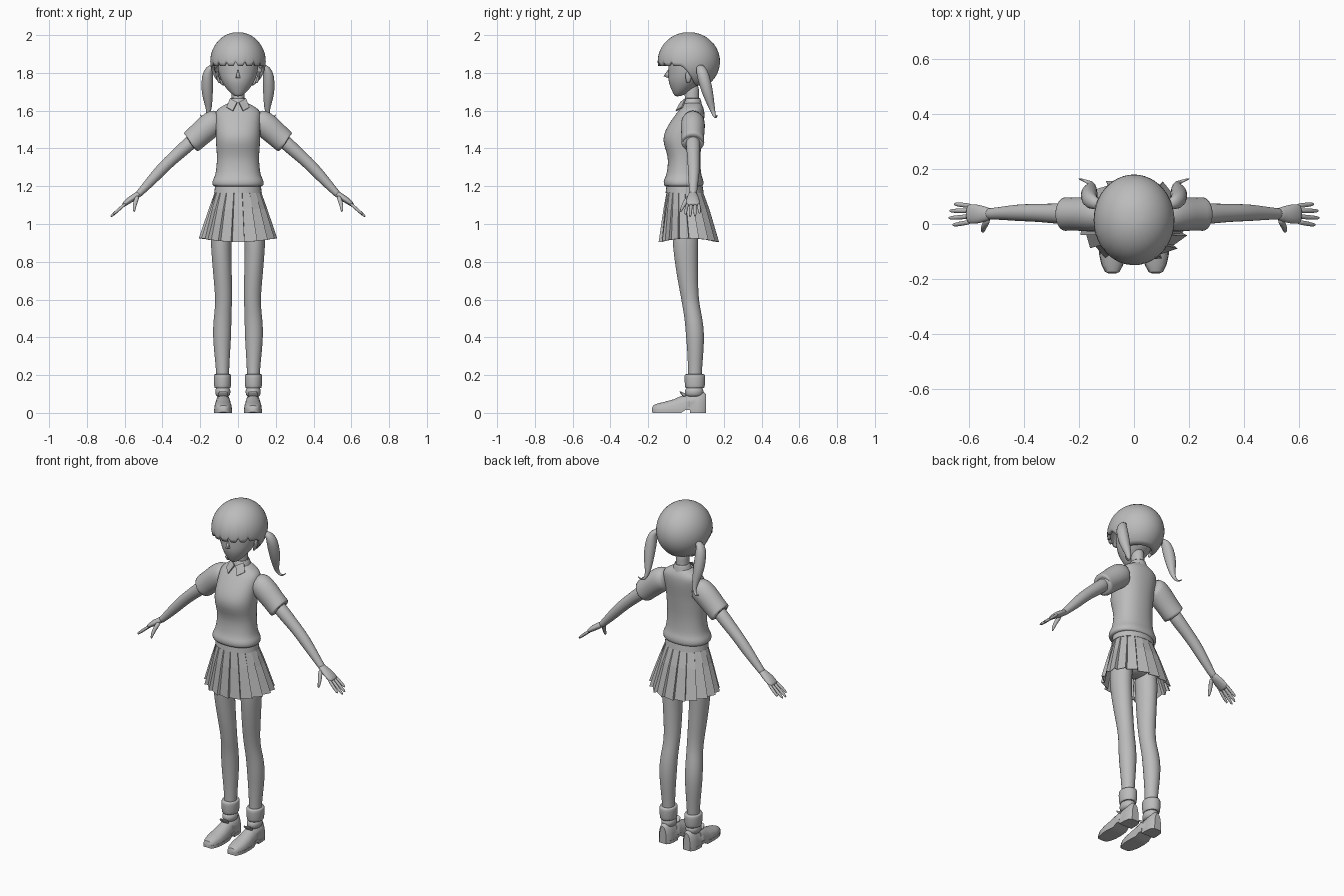
import bpy, bmesh, math
from mathutils import Vector

grey = bpy.data.materials.new("plain grey")
grey.diffuse_color = (0.5, 0.5, 0.5, 1)


def make(name, verts, faces, mirror=False, subsurf=0, thick=0, sharp=None):
    bm = bmesh.new()
    vs = [bm.verts.new(v) for v in verts]
    for f in faces:
        bm.faces.new([vs[i] for i in f])
    bmesh.ops.recalc_face_normals(bm, faces=bm.faces)
    me = bpy.data.meshes.new(name)
    bm.to_mesh(me)
    bm.free()
    me.materials.append(grey)
    ob = bpy.data.objects.new(name, me)
    bpy.context.collection.objects.link(ob)
    bpy.context.view_layer.objects.active = ob
    bpy.ops.object.select_all(action='DESELECT')
    ob.select_set(True)
    if sharp is None:
        me.polygons.foreach_set("use_smooth", [True] * len(me.polygons))
    elif sharp > 0:
        bpy.ops.object.shade_smooth_by_angle(angle=math.radians(sharp))
    if thick:
        m = ob.modifiers.new("thickness", 'SOLIDIFY')
        m.thickness = thick
        m.offset = -1
    if subsurf:
        ob.modifiers.new("smooth", 'SUBSURF').levels = subsurf
        ob.modifiers["smooth"].render_levels = subsurf
    if mirror:
        ob.modifiers.new("mirror", 'MIRROR').use_axis = (True, False, False)
    return ob


def skin(name, rings, caps=True, **kw):
    """Join rings of equal point count with quads."""
    n = len(rings[0])
    verts = [p for r in rings for p in r]
    faces = [(k * n + i, k * n + (i + 1) % n, (k + 1) * n + (i + 1) % n, (k + 1) * n + i)
             for k in range(len(rings) - 1) for i in range(n)]
    if caps:
        faces += [tuple(range(n)), tuple(range(len(verts) - n, len(verts)))]
    return make(name, verts, faces, **kw)


def stack(name, rows, n=20, power=2.0, **kw):
    """Horizontal rings: (z, centre x, centre y, radius x, radius y)."""
    def c(v):
        return math.copysign(abs(v) ** (2 / power), v)
    ang = [2 * math.pi * i / n for i in range(n)]
    kw.setdefault("subsurf", 1)
    return skin(name, [[(cx + rx * c(math.cos(a)), cy + ry * c(math.sin(a)), z) for a in ang]
                       for z, cx, cy, rx, ry in rows], **kw)


def tube(name, rows, n=12, **kw):
    """Rings square to a path: (x, y, z, radius along y, other radius)."""
    pts = [Vector(r[:3]) for r in rows]
    rings = []
    for k, r in enumerate(rows):
        t = (pts[min(k + 1, len(pts) - 1)] - pts[max(k - 1, 0)]).normalized()
        u = Vector((0, 1, 0))
        u = (u - t * u.dot(t)).normalized()
        v = t.cross(u)
        rings.append([pts[k] + u * r[3] * math.cos(2 * math.pi * i / n)
                      + v * r[4] * math.sin(2 * math.pi * i / n) for i in range(n)])
    kw.setdefault("subsurf", 1)
    return skin(name, rings, mirror=True, **kw)


# Head, neck and nose
stack("head", [(1.675, 0, -.045, .014, .014), (1.69, 0, -.032, .037, .035),
               (1.72, 0, -.018, .066, .064), (1.76, 0, 0, .091, .096),
               (1.80, 0, .01, .104, .103), (1.85, 0, .012, .112, .108),
               (1.91, 0, .015, .10, .10), (1.95, 0, .015, .07, .07)], n=24)
stack("neck", [(1.58, 0, .035, .045, .045), (1.64, 0, .033, .036, .038),
               (1.69, 0, .03, .034, .038), (1.75, 0, .03, .036, .04)])
make("nose", [(0, -.119, 1.782), (.013, -.092, 1.772), (-.013, -.092, 1.772), (0, -.09, 1.825)],
     [(0, 1, 3), (0, 3, 2), (0, 2, 1), (1, 2, 3)])
tube("ear", [(.095, .012, 1.745, .008, .006), (.103, .012, 1.76, .014, .008),
             (.11, .014, 1.79, .02, .008), (.108, .014, 1.81, .012, .006)], n=10)

# Hair cap with a jagged fringe in front and a low nape behind
cols, steps = 72, 14
rings = []
for r in range(1, steps + 1):
    ring = []
    for i in range(cols):
        a = 2 * math.pi * i / cols
        f = -math.cos(a)
        s = max(0, min(1, (.3 - f) / .7))
        s = s * s * (3 - 2 * s)
        low = 1.838 + (.022 if i % 4 == 1 and f > .3 else 0) - .093 * s
        phi = math.acos((low - 1.86) / .14) * r / steps
        ring.append((.131 * math.sin(phi) * math.sin(a),
                     .015 + .149 * math.sin(phi) * math.cos(a), 1.86 + .14 * math.cos(phi)))
    rings.append(ring)
hair_faces = [(k * cols + i, k * cols + (i + 1) % cols, (k + 1) * cols + (i + 1) % cols,
               (k + 1) * cols + i) for k in range(steps - 1) for i in range(cols)]
make("hair_cap", [p for r in rings for p in r], hair_faces + [tuple(range(cols))], thick=.016)

# Pigtails and their ties
tube("pigtail", [(.115, .07, 1.825, .012, .012), (.14, .075, 1.835, .022, .018),
                 (.16, .085, 1.805, .033, .029), (.163, .10, 1.75, .034, .033),
                 (.163, .116, 1.69, .03, .031), (.157, .13, 1.64, .021, .022),
                 (.154, .143, 1.595, .013, .013), (.166, .152, 1.566, .007, .008),
                 (.185, .16, 1.562, .005, .005), (.203, .165, 1.58, .002, .002)])
tube("hair_tie", [(.115, .068, 1.828, .022, .022), (.122, .07, 1.831, .027, .027),
                  (.13, .072, 1.834, .022, .022)])

# Knitted vest with a rolled hem
stack("vest", [(1.20, 0, -.012, .115, .09), (1.198, 0, -.012, .131, .101),
               (1.212, 0, -.013, .139, .107), (1.236, 0, -.013, .134, .105),
               (1.252, 0, -.012, .122, .094), (1.30, 0, -.01, .114, .087),
               (1.36, 0, -.009, .111, .085), (1.42, 0, -.019, .117, .101),
               (1.47, 0, -.018, .119, .104), (1.52, 0, -.002, .119, .095),
               (1.56, 0, .014, .12, .084), (1.595, 0, .027, .12, .071),
               (1.615, 0, .033, .10, .06), (1.637, 0, .035, .06, .046),
               (1.645, 0, .035, .04, .04)], n=28, power=2.25)

# Shirt collar
stack("collar_band", [(1.615, 0, .034, .06, .056), (1.64, 0, .033, .051, .05),
                      (1.668, 0, .035, .041, .042)], caps=False, thick=.005)
make("collar_flap", [(.003, -.025, 1.642), (.04, .0, 1.662), (.058, -.018, 1.615), (.026, -.05, 1.597)],
     [(0, 1, 2, 3)], mirror=True, thick=.007, sharp=0)

# Sleeves with an open cuff, arms
tube("sleeve", [(.09, .037, 1.545, .055, .06), (.125, .037, 1.54, .064, .07),
                (.16, .036, 1.513, .066, .07), (.205, .036, 1.472, .061, .065),
                (.248, .036, 1.434, .062, .064), (.253, .036, 1.43, .063, .064),
                (.251, .036, 1.432, .052, .053), (.235, .036, 1.447, .045, .045)], n=16)
tube("arm", [(.21, .036, 1.468, .04, .04), (.28, .038, 1.405, .039, .038),
             (.34, .04, 1.352, .034, .034), (.385, .041, 1.31, .033, .033),
             (.43, .041, 1.262, .031, .031), (.48, .039, 1.207, .025, .025),
             (.522, .037, 1.162, .021, .019), (.535, .037, 1.15, .022, .018)])

# Hands: palm, four fingers and a thumb
tube("palm", [(.515, .037, 1.168, .02, .017), (.54, .036, 1.148, .028, .018),
              (.57, .036, 1.13, .037, .018), (.598, .037, 1.108, .037, .014),
              (.608, .037, 1.10, .033, .01)])
for i, (y, tip, reach) in enumerate([(.008, -.003, .058), (.028, .022, .073),
                                     (.048, .048, .07), (.066, .072, .052)]):
    tube("finger_%d" % (i + 1), [(.59, y, 1.112, .009, .009),
                                 (.602 + reach * .4, (y + tip) / 2, 1.102 - reach * .35, .0095, .009),
                                 (.602 + reach * .85, tip, 1.102 - reach * .75, .008, .008),
                                 (.602 + reach, tip, 1.102 - reach * .87, .004, .004)], n=8)
tube("thumb", [(.53, .02, 1.15, .013, .013), (.542, -.002, 1.12, .013, .013),
               (.55, -.02, 1.087, .01, .01), (.55, -.03, 1.062, .005, .005)], n=8)

# Pleated skirt: each pleat steps in sharply at its edge
pleats = 18
rings = []
for z, rx, ry, cy, depth in [(1.20, .118, .092, -.008, 0), (1.165, .124, .099, -.006, .02),
                             (1.08, .155, .123, .002, .06), (.925, .207, .162, .015, .10)]:
    ring = []
    for i in range(pleats):
        for step, k in ((.04, 1 - depth), (.0, 1.0)):
            a = 2 * math.pi * (i + (step if k < 1 else .98)) / pleats
            drop = -.02 * math.sin(a) ** 2 if z < 1 else 0
            ring.append((rx * k * math.cos(a), cy + ry * k * math.sin(a), z + drop))
    rings.append(ring)
skin("skirt", rings, caps=False, sharp=0, thick=.004)
stack("waistband", [(1.165, 0, -.007, .126, .101), (1.205, 0, -.008, .121, .095)],
      n=32, subsurf=0, sharp=30)
stack("hips", [(.97, 0, .005, .03, .03), (.99, 0, .005, .09, .07), (1.06, 0, .003, .125, .088),
               (1.15, 0, -.003, .11, .085)])

# Legs
stack("leg", [(1.04, .082, -.002, .062, .072), (.93, .091, -.005, .056, .07),
              (.82, .087, .0, .053, .064), (.70, .08, .01, .049, .055),
              (.62, .076, .019, .046, .048), (.56, .077, .028, .045, .047),
              (.50, .082, .04, .048, .048), (.42, .085, .048, .05, .05),
              (.33, .084, .05, .044, .044), (.24, .082, .048, .036, .038),
              (.18, .081, .047, .034, .037), (.08, .08, .045, .032, .036)], n=16, mirror=True)

# Rolled socks
stack("sock_cuff", [(.203, .082, .047, .034, .04), (.207, .082, .047, .046, .055),
                    (.19, .082, .047, .048, .057), (.14, .082, .047, .046, .054),
                    (.127, .082, .047, .042, .05), (.135, .082, .047, .034, .04)],
      n=16, mirror=True)
stack("sock_ankle", [(.14, .081, .045, .038, .045), (.115, .08, .043, .042, .052),
                     (.08, .08, .042, .039, .05)], n=16, mirror=True)

# Shoes: domed sections along the foot, with a raised arch
rings = []
for y, h, w, base in [(-.181, .022, .012, .004), (-.174, .04, .026, 0), (-.15, .05, .038, 0),
                      (-.115, .058, .046, 0), (-.065, .072, .047, 0), (-.025, .09, .043, 0),
                      (-.005, .094, .042, .014), (.02, .096, .041, .014), (.021, .096, .041, 0),
                      (.06, .108, .041, 0), (.09, .114, .036, 0), (.106, .10, .022, 0)]:
    prof = [(math.cos(math.pi * i / 10), math.sin(math.pi * i / 10) ** .75) for i in range(11)]
    sole = [(w * 1.03, .0), (w * 1.03, .018)]
    side = [(c * w, .018 + (h - .018 - base) * s) for c, s in prof]
    pts = sole + side + [(-x, z) for x, z in reversed(sole)]
    rings.append([(.079 + x, y, base + z) for x, z in pts])
skin("shoe", rings, mirror=True, sharp=40)
tube("shoe_tongue", [(.079, .0, .085, .014, .03), (.079, -.02, .102, .008, .03),
                     (.079, -.034, .115, .003, .022)], n=10)
